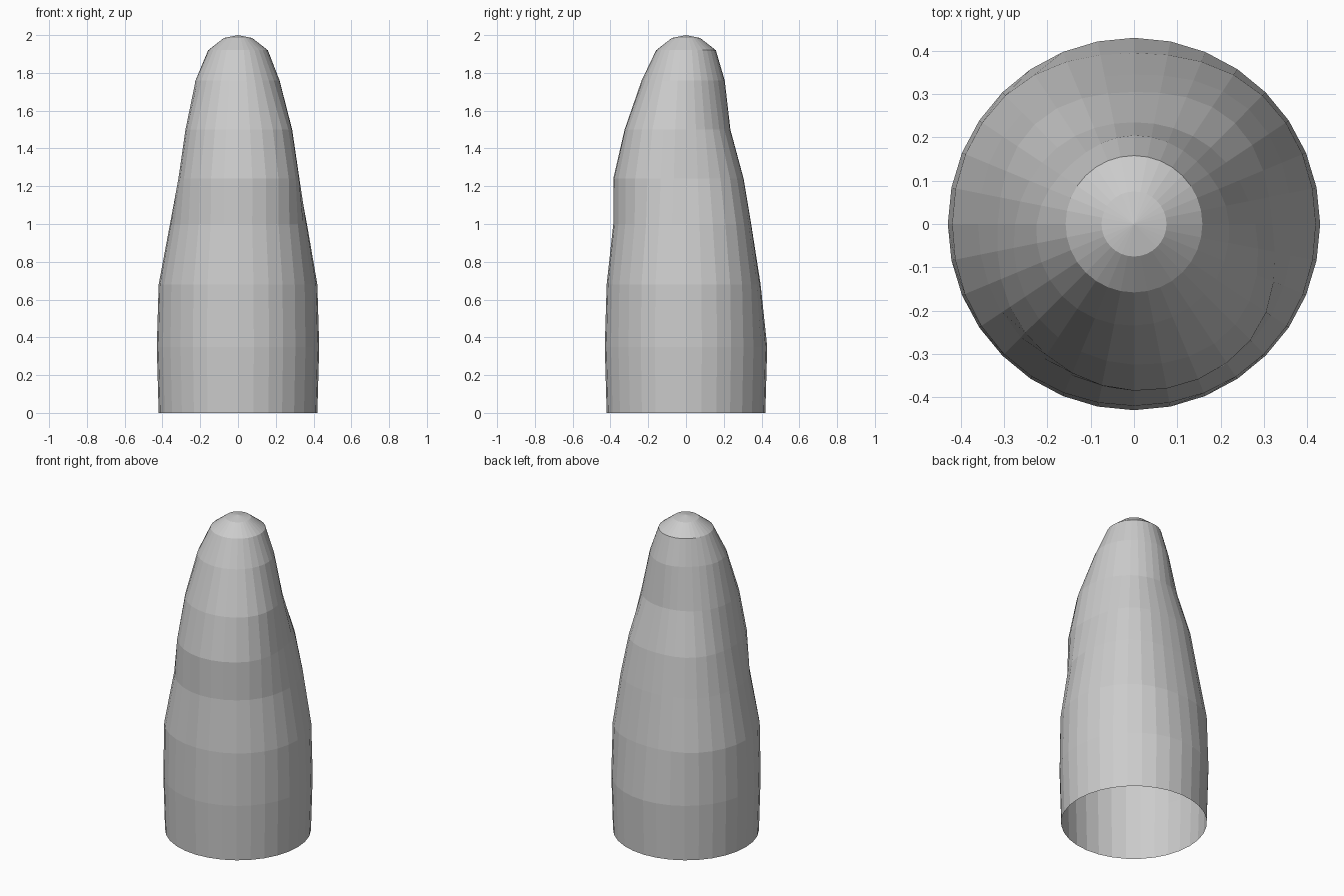
import bpy
import bmesh
import math

SIDES = 32

cube = bpy.data.objects.get("Cube")
if cube:
    bpy.data.objects.remove(cube, do_unlink=True)

# Each ring: height, then radii every eighth turn, counter-clockwise from +x.
# A single radius makes a plain circle.
rings = [
    (0.0, [0.42]),
    (0.35, [0.43]),
    (0.68, [0.42, 0.42, 0.395, 0.42, 0.42, 0.425, 0.42, 0.425]),
    (1.0, [0.365, 0.375, 0.345, 0.365, 0.36, 0.37, 0.385, 0.385]),
    (1.24, [0.32, 0.33, 0.305, 0.325, 0.315, 0.355, 0.385, 0.38]),
    (1.5, [0.28, 0.25, 0.235, 0.25, 0.275, 0.31, 0.325, 0.33]),
    (1.76, [0.22, 0.205, 0.205, 0.2, 0.225, 0.235, 0.235, 0.23]),
    (1.92, [0.158]),
    (1.985, [0.075]),
]


def radius_at(radii, turn):
    """Smoothly blend the listed radii around the ring."""
    count = len(radii)
    position = turn * count
    index = int(position)
    t = position - index
    a, b, c, d = (radii[(index + k) % count] for k in (-1, 0, 1, 2))
    return b + t * (c - a + t * (2 * a - 5 * b + 4 * c - d + t * (3 * (b - c) + d - a))) / 2


def make_material(name, colour):
    material = bpy.data.materials.new(name)
    material.use_nodes = True
    material.diffuse_color = colour
    shader = next(n for n in material.node_tree.nodes if n.type == "BSDF_PRINCIPLED")
    shader.inputs["Base Color"].default_value = colour
    return material


def build_shell(name, material):
    """Skin the rings into an open-bottomed shell closed by a pointed cap."""
    bm = bmesh.new()
    loops = []
    for height, radii in rings:
        loop = []
        for i in range(SIDES):
            turn = i / SIDES
            angle = math.tau * turn
            radius = radius_at(radii, turn)
            loop.append(bm.verts.new((radius * math.cos(angle), radius * math.sin(angle), height)))
        loops.append(loop)
    for lower, upper in zip(loops, loops[1:]):
        for i in range(SIDES):
            j = (i + 1) % SIDES
            bm.faces.new((lower[i], lower[j], upper[j], upper[i]))

    # Shallow cone at the tip
    apex = bm.verts.new((0, 0, 2))
    for i in range(SIDES):
        bm.faces.new((loops[-1][i], loops[-1][(i + 1) % SIDES], apex))

    mesh = bpy.data.meshes.new(name)
    bm.to_mesh(mesh)
    bm.free()
    mesh.materials.append(material)
    shell = bpy.data.objects.new(name, mesh)
    bpy.context.collection.objects.link(shell)
    return shell


build_shell("tapered_shell", make_material("light_grey", (0.6, 0.6, 0.6, 1)))
